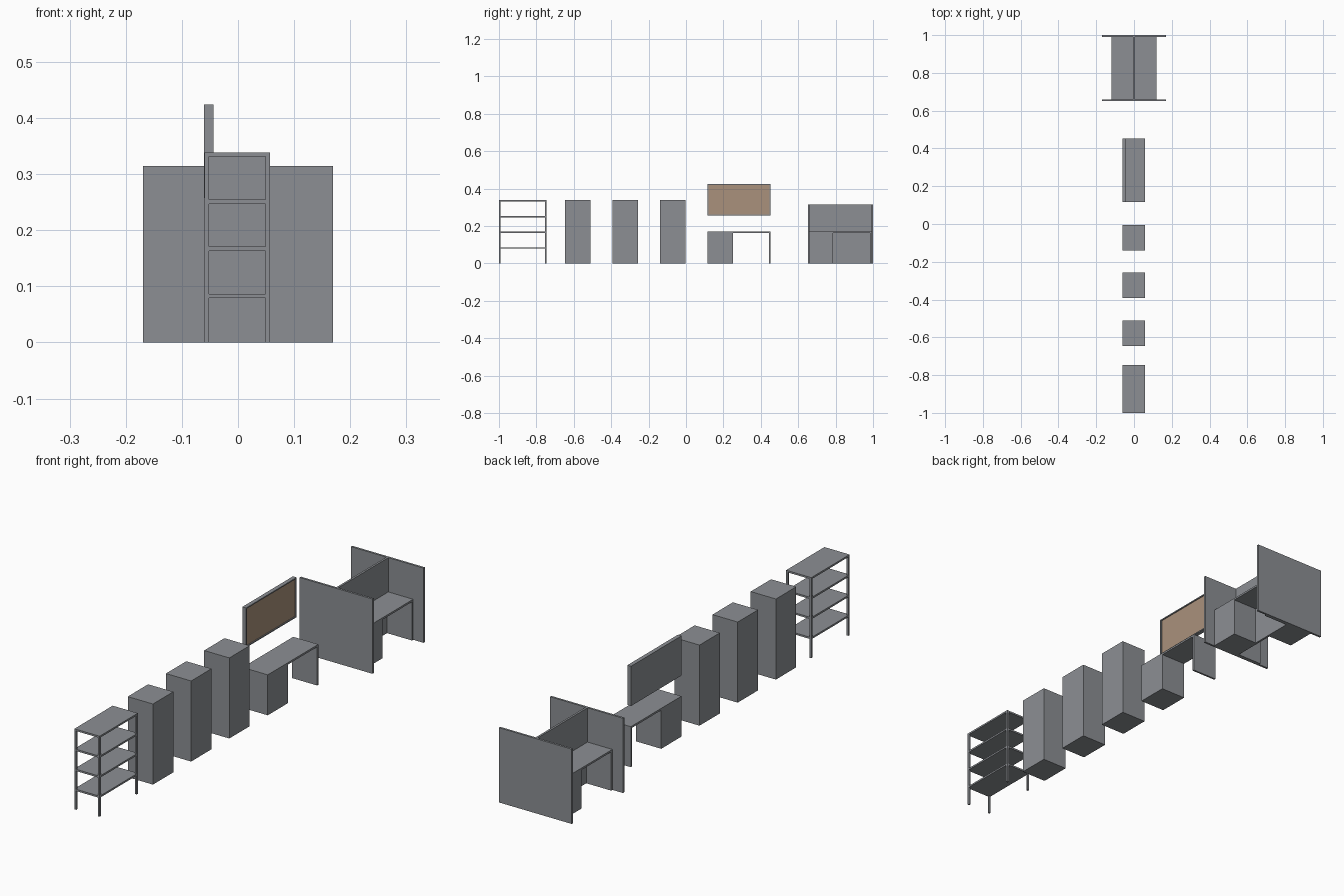
import bpy, bmesh

if "Cube" in bpy.data.objects:
    bpy.data.objects.remove(bpy.data.objects["Cube"])


def material(name, rgb):
    m = bpy.data.materials.new(name)
    m.diffuse_color = (*rgb, 1.0)
    m.use_nodes = True
    m.node_tree.nodes["Principled BSDF"].inputs["Base Color"].default_value = m.diffuse_color
    return m


grey = material("steel_grey", (0.262, 0.275, 0.295))
tan = material("cork_tan", (0.40, 0.285, 0.20))


def box(name, x, y, z, mat=grey):
    """Box from (min, max) pairs on each axis."""
    bm = bmesh.new()
    bmesh.ops.create_cube(bm, size=1)
    for v in bm.verts:
        v.co = [r[0] if c < 0 else r[1] for c, r in zip(v.co, (x, y, z))]
    me = bpy.data.meshes.new(name)
    bm.to_mesh(me)
    bm.free()
    me.materials.append(mat)
    ob = bpy.data.objects.new(name, me)
    bpy.context.collection.objects.link(ob)
    return ob


X0, X1 = -0.060, 0.057     # depth of the free-standing furniture
T = 0.008                  # sheet thickness

# Open shelf rack: four shelves and four posts
SY0, SY1 = -1.0, -0.746
for i, top in enumerate((0.0865, 0.1705, 0.2545, 0.3385)):
    box(f"rack_shelf_{i + 1}", (X0, X1), (SY0, SY1), (top - 0.0075, top))
for i, px in enumerate((X0, X1 - T)):
    for j, py in enumerate((SY0, SY1 - T)):
        box(f"rack_post_{i}{j}", (px, px + T), (py, py + T), (0, 0.3385))

# Three tall cabinets
for i in range(3):
    y = -0.646 + i * 0.2535
    box(f"tall_cabinet_{i + 1}", (X0, X1), (y, y + 0.135), (0, 0.3385))

# Single desk: top, pedestal, end leg
DY0, DY1 = 0.116, 0.452
box("desk_top", (X0, X1), (DY0, DY1), (0.162, 0.170))
box("desk_pedestal", (X0, X1), (DY0, DY0 + 0.134), (0, 0.162))
box("desk_leg", (X0, X1), (DY1 - T, DY1), (0, 0.162))

# Wall board above the desk: grey tray with a recessed tan face toward +x
board = box("wall_board", (-0.061, -0.044), (DY0, DY1), (0.257, 0.424))
board.data.materials.append(tan)
bm = bmesh.new()
bm.from_mesh(board.data)
bm.normal_update()
face = max(bm.faces, key=lambda f: f.calc_center_median().x)
bmesh.ops.inset_region(bm, faces=[face], thickness=0.007)
bmesh.ops.inset_region(bm, faces=[face], thickness=0.0002, depth=-0.004)
face.material_index = 1
bm.to_mesh(board.data)
bm.free()

# Double workstation: two end partitions and a central divider
for name, y in (("front_partition", 0.651), ("back_partition", 0.991)):
    box(name, (-0.169, 0.169), (y, y + 0.009), (0, 0.314))
WY0, WY1 = 0.660, 0.991
box("centre_divider", (-0.0045, 0.0045), (WY0, WY1), (0, 0.314))

# Workstation desks, the left one turned half round
for side, s in (("right", 1), ("left", -1)):
    xs = tuple(sorted((s * 0.0045, s * 0.120)))

    def turned(a, b):
        return (a, b) if s > 0 else (WY0 + WY1 - b, WY0 + WY1 - a)

    box(f"{side}_station_top", xs, (WY0, WY1), (0.162, 0.170))
    box(f"{side}_station_pedestal", xs, turned(WY0, WY0 + 0.127), (0, 0.162))
    box(f"{side}_station_leg", xs, turned(WY1 - T, WY1), (0, 0.162))
